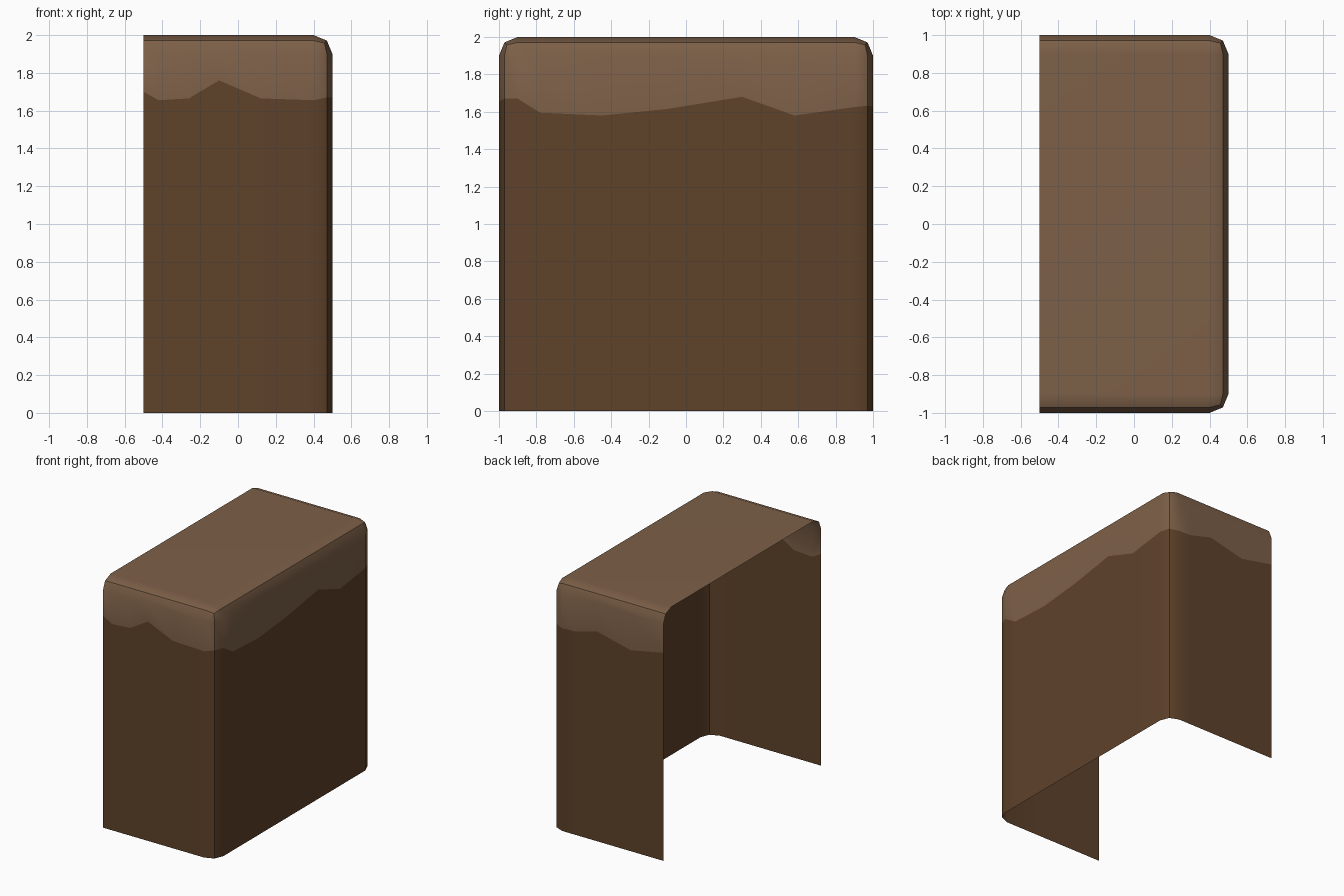
import bpy, bmesh
from mathutils import Vector

if "Cube" in bpy.data.objects:
    bpy.data.objects.remove(bpy.data.objects["Cube"])

# Wavy colour border: (position along wall, height)
FRONT = [(-.5, 1.70), (-.42, 1.655), (-.26, 1.665), (-.1, 1.76), (.12, 1.665), (.4, 1.655), (.47, 1.67)]
SIDE = [(-.97, 1.67), (-.9, 1.67), (-.78, 1.595), (-.45, 1.58), (-.1, 1.615),
        (.3, 1.68), (.58, 1.58), (.9, 1.625), (.97, 1.632)]
BACK = [(-.5, 1.67), (-.21, 1.612), (.09, 1.683), (.29, 1.63), (.4, 1.626), (.47, 1.632)]


def height(table, t):
    for (a, za), (b, zb) in zip(table, table[1:]):
        if t <= b:
            return za + (zb - za) * max(0, (t - a) / (b - a))
    return table[-1][1]


def material(name, color):
    m = bpy.data.materials.new(name)
    m.diffuse_color = (*color, 1)
    m.use_nodes = True
    m.node_tree.nodes["Principled BSDF"].inputs["Base Color"].default_value = m.diffuse_color
    return m


def cut(bm, test, co, no):
    faces = [f for f in bm.faces if test(f.normal)]
    geom = set(faces)
    for f in faces:
        geom.update(f.edges)
        geom.update(f.verts)
    bmesh.ops.bisect_plane(bm, geom=list(geom), dist=1e-5, plane_co=co, plane_no=no)
    bm.normal_update()


# Box with rounded top and right edges
bm = bmesh.new()
bmesh.ops.create_cube(bm, size=1)
for v in bm.verts:
    v.co = Vector((v.co.x, v.co.y * 2, v.co.z * 2 + 1))
rounded = [e for e in bm.edges
           if all(v.co.x > -.4 for v in e.verts) and not all(v.co.z < .1 for v in e.verts)
           or all(v.co.z > 1.9 for v in e.verts) and not all(v.co.x < -.4 for v in e.verts)]
bmesh.ops.bevel(bm, geom=rounded, offset=.1, segments=2, profile=.5, affect='EDGES')
bm.normal_update()

# Open left side and underside
bmesh.ops.delete(bm, geom=[f for f in bm.faces if f.normal.x < -.9 or f.normal.z < -.9], context='FACES')

# Cut the walls along the border and shape it
for x, _ in FRONT[1:-2]:
    cut(bm, lambda n: n.y < -.99, (x, 0, 0), (1, 0, 0))
for x, _ in BACK[1:-2]:
    cut(bm, lambda n: n.y > .99, (x, 0, 0), (1, 0, 0))
for y, _ in SIDE[2:-2]:
    cut(bm, lambda n: n.x > .99, (0, y, 0), (0, 1, 0))
cut(bm, lambda n: abs(n.z) < .01, (0, 0, 1.65), (0, 0, 1))
for v in bm.verts:
    if abs(v.co.z - 1.65) < .001:
        if v.co.x > .45:
            v.co.z = height(SIDE, v.co.y)
        else:
            v.co.z = height(FRONT if v.co.y < 0 else BACK, v.co.x)

# Dark walls and lighter top
for f in bm.faces:
    f.material_index = int(min(v.co.z for v in f.verts) > 1)
bm.normal_update()
me = bpy.data.meshes.new("open_block")
bm.to_mesh(me)
bm.free()
me.materials.append(material("dark_brown", (.112, .054, .023)))
me.materials.append(material("light_brown", (.205, .117, .065)))
ob = bpy.data.objects.new("open_block", me)
bpy.context.collection.objects.link(ob)
bpy.context.view_layer.objects.active = ob
ob.select_set(True)
bpy.ops.object.shade_smooth_by_angle(angle=.52)
mod = ob.modifiers.new("weighted", 'WEIGHTED_NORMAL')
mod.keep_sharp = True
